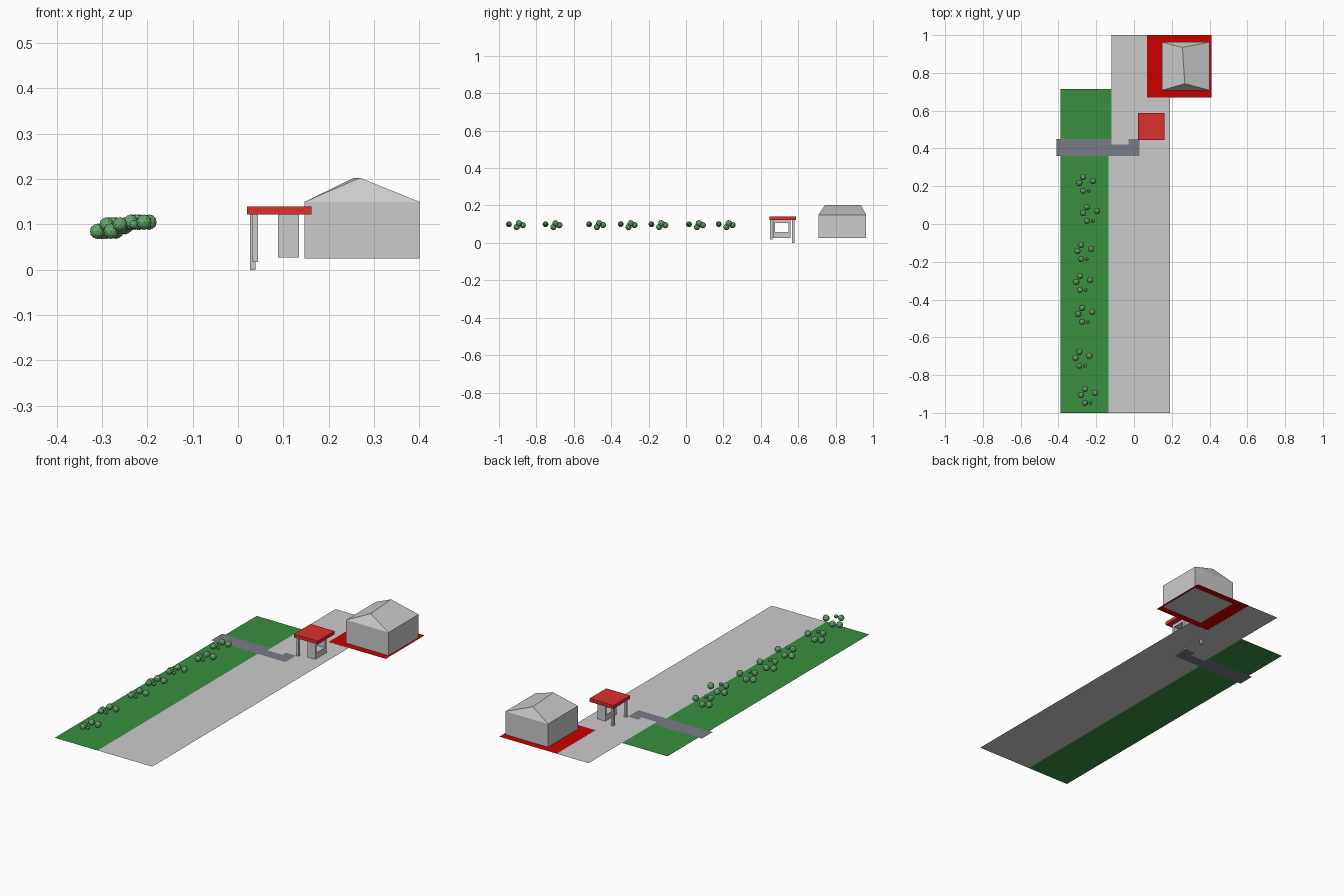
import bpy, bmesh

if "Cube" in bpy.data.objects:
    bpy.data.objects.remove(bpy.data.objects["Cube"])

def material(name, rgb):
    m = bpy.data.materials.new(name)
    m.diffuse_color = (*rgb, 1)
    m.use_nodes = True
    m.node_tree.nodes["Principled BSDF"].inputs["Base Color"].default_value = m.diffuse_color
    return m

GREEN = material("grass_green", (0.04, 0.28, 0.05))
LEAF = material("leaf_green", (0.13, 0.38, 0.15))
RED = material("pad_red", (0.6, 0.0, 0.0))
ROOF = material("roof_red", (0.72, 0.03, 0.025))
SLATE = material("path_slate", (0.19, 0.2, 0.24))
G = 0.025  # ground height

def finish(name, bm, mat=None):
    me = bpy.data.meshes.new(name)
    bm.to_mesh(me)
    bm.free()
    ob = bpy.data.objects.new(name, me)
    bpy.context.collection.objects.link(ob)
    if mat:
        me.materials.append(mat)
    return ob

def sheet(name, outlines, mat=None, z=G):
    bm = bmesh.new()
    for pts in outlines:
        bm.faces.new([bm.verts.new((x, y, z)) for x, y in pts])
    return finish(name, bm, mat)

def rect(x0, x1, y0, y1):
    return [(x0, y0), (x1, y0), (x1, y1), (x0, y1)]

def box(bm, x0, x1, y0, y1, z0, z1):
    vs = bmesh.ops.create_cube(bm, size=1)["verts"]
    for v in vs:
        v.co = (x1 if v.co.x > 0 else x0, y1 if v.co.y > 0 else y0, z1 if v.co.z > 0 else z0)
    return vs

def box_object(name, *dims, mat=None):
    bm = bmesh.new()
    box(bm, *dims)
    return finish(name, bm, mat)

# flat ground: grass, road lanes, side path, red house pad
sheet("grass", [rect(-.39, -.135, -1, .36), rect(-.39, -.12, .45, .715)], GREEN)
sheet("left_lane", [rect(-.135, .03, -1, .36)])
sheet("right_lane", [rect(.03, .19, -1, .45)])
sheet("upper_road", [rect(-.12, .19, .45, .67), rect(-.12, .07, .67, 1), rect(-.12, -.03, .42, .45)])
sheet("side_path", [[(-.41, .36), (.03, .36), (.03, .45), (-.03, .45), (-.03, .42),
                     (-.12, .42), (-.12, .45), (-.41, .45)]], SLATE)
sheet("house_pad", [rect(.07, .41, .67, 1)], RED, G + .0005)

# house with hipped roof
bm = bmesh.new()
bottom = [bm.verts.new((x, y, G)) for x, y in rect(.147, .4, .708, .963)]
a, b, c, d = top = [bm.verts.new((v.co.x, v.co.y, .15)) for v in bottom]
front = bm.verts.new((.269, .743, .203))
back = bm.verts.new((.256, .935, .203))
for i in range(4):
    j = (i + 1) % 4
    bm.faces.new((bottom[i], bottom[j], top[j], top[i]))
bm.faces.new(bottom[::-1])
for f in ((a, b, front), (b, c, back, front), (c, d, back), (d, a, front, back)):
    bm.faces.new(f)
bmesh.ops.recalc_face_normals(bm, faces=bm.faces)
finish("house", bm)

# bus shelter style booth: roof, two posts, body with a through window
box_object("booth_roof", .02, .162, .446, .588, .122, .14, mat=ROOF)
box_object("front_post", .032, .044, .45, .462, .017, .122)
box_object("back_post", .026, .039, .568, .581, 0, .122)
bm = bmesh.new()
box(bm, .088, .134, .465, .56, .027, .058)
box(bm, .088, .134, .465, .56, .106, .122)
box(bm, .088, .134, .465, .477, .058, .106)
box(bm, .088, .134, .548, .56, .058, .106)
finish("booth_body", bm)

# bushes: repeated clusters of faceted balls (offset x, offset y, height, radius)
balls = [(0, 0, .095, .017), (.053, -.021, .105, .017), (-.02, -.032, .085, .017),
         (0, -.074, .1, .016), (.03, -.074, .1, .01)]
spots = [(-.27, .249), (-.249, .09), (-.28, -.111), (-.286, -.275),
         (-.275, -.444), (-.29, -.677), (-.26, -.873)]
for i, (x, y) in enumerate(spots):
    bm = bmesh.new()
    for dx, dy, z, r in balls:
        vs = bmesh.ops.create_icosphere(bm, subdivisions=2, radius=r)["verts"]
        bmesh.ops.translate(bm, verts=vs, vec=(x + dx, y + dy, z))
    finish(f"bush_{i + 1}", bm, LEAF)
